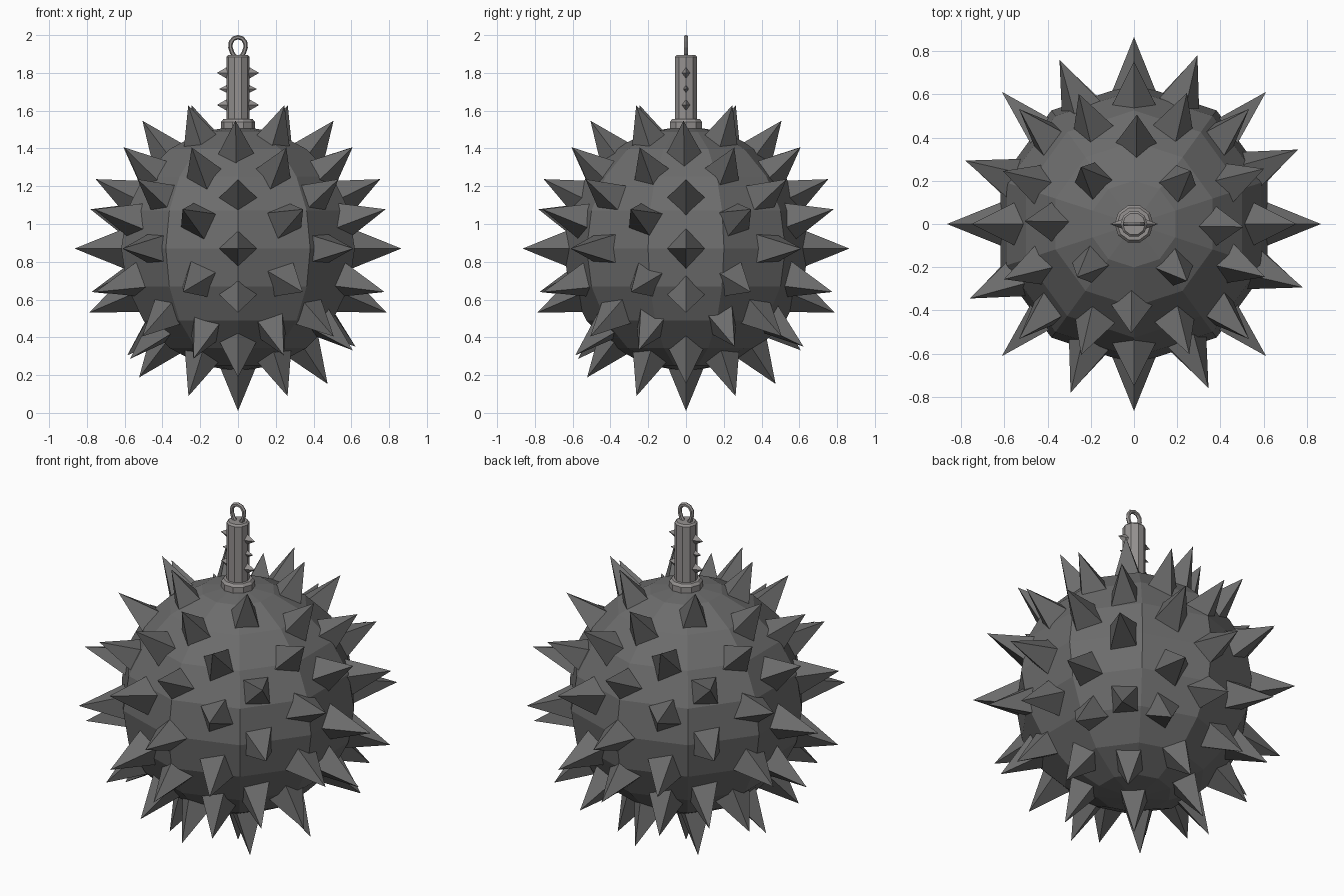
import bpy, bmesh
from math import sin, cos, radians, pi
from mathutils import Vector, Matrix

if "Cube" in bpy.data.objects:
    bpy.data.objects.remove(bpy.data.objects["Cube"])

C = Vector((0, 0, 0.87))   # ball centre


def material(name, col):
    m = bpy.data.materials.new(name)
    m.diffuse_color = (*col, 1)
    m.use_nodes = True
    m.node_tree.nodes["Principled BSDF"].inputs["Base Color"].default_value = m.diffuse_color
    return m


iron = material("dark_iron", (0.15, 0.15, 0.15))
steel = material("grey_steel", (0.30, 0.285, 0.28))


def finish(name, bm, mat):
    bmesh.ops.recalc_face_normals(bm, faces=bm.faces)
    me = bpy.data.meshes.new(name)
    bm.to_mesh(me)
    bm.free()
    me.materials.append(mat)
    ob = bpy.data.objects.new(name, me)
    bpy.context.collection.objects.link(ob)
    return ob


def add_spike(bm, base, direction, length, radius, squash=1.0):
    """Four-sided pyramid pointing along direction."""
    rot = Vector((0, 0, 1)).rotation_difference(direction).to_matrix().to_4x4()
    mat = (Matrix.Translation(base) @ rot @ Matrix.Diagonal((1, squash, 1, 1))
           @ Matrix.Translation((0, 0, length / 2)))
    ret = bmesh.ops.create_cone(bm, cap_ends=True, segments=4, radius1=radius,
                                radius2=0, depth=length, matrix=Matrix.Identity(4))
    # put base corners on the local axes
    v0 = ret["verts"][0].co
    turn = 0 if min(abs(v0.x), abs(v0.y)) < 1e-4 else pi / 4
    bmesh.ops.transform(bm, verts=ret["verts"], matrix=mat @ Matrix.Rotation(turn, 4, 'Z'))


def lathe(name, profile, sides, mat, start=0.0):
    """Closed turned part from (radius, z) points."""
    bm = bmesh.new()
    rings = [[bm.verts.new((r * cos(start + 2 * pi * i / sides),
                            r * sin(start + 2 * pi * i / sides), z))
              for i in range(sides)] for r, z in profile]
    for a, b in zip(rings, rings[1:]):
        for i in range(sides):
            j = (i + 1) % sides
            bm.faces.new((a[i], a[j], b[j], b[i]))
    bm.faces.new(rings[0])
    bm.faces.new(rings[-1])
    return finish(name, bm, mat)


# Ball: coarse faceted sphere with a corner line on the front
bm = bmesh.new()
bmesh.ops.create_uvsphere(bm, u_segments=10, v_segments=10, radius=0.65,
                          matrix=Matrix.Translation(C))
finish("ball", bm, iron)

# Ball spikes: (latitude, count, first azimuth, tip radius, tilt)
rows = [(0, 8, 0, 0.865, 0), (14, 8, 24.4, 0.86, 0), (26, 8, 0, 0.838, 0),
        (39.3, 8, 23, 0.845, 0), (53.2, 4, -1.5, 0.845, 0), (64.6, 4, 43, 0.84, 0),
        (-15.5, 8, 24.4, 0.86, 0), (-23.3, 4, 0, 0.858, 0), (-33, 4, 45, 0.855, 0),
        (-40.5, 8, 22.5, 0.85, 2.2), (-54.5, 4, 0, 0.86, -2),
        (-64.6, 4, 45, 0.865, 0), (-90, 1, 0, 0.86, 0)]
bm = bmesh.new()
for lat, n, first, tip, tilt in rows:
    for i in range(n):
        az = radians(first + 360 * i / n)
        la = radians(lat + tilt * (cos(az) + sin(az)))
        d = Vector((cos(la) * cos(az), cos(la) * sin(az), sin(la)))
        add_spike(bm, C + d * 0.57, d, tip - 0.57, 0.119)
finish("ball_spikes", bm, iron)

# Handle: flange, rod with bevelled end
lathe("flange", [(0.09, 1.49), (0.09, 1.54), (0.078, 1.555), (0.05, 1.555)], 10, steel)
lathe("rod", [(0.062, 1.5), (0.062, 1.885), (0.052, 1.895)], 10, steel)

# Small barbs along both sides of the rod
bm = bmesh.new()
for z in (1.63, 1.715, 1.80):
    for s in (-1, 1):
        k = 0.026 if z == 1.715 else 0.036
        add_spike(bm, Vector((s * 0.05, 0, z)), Vector((s, 0, 0)),
                  0.05 if z == 1.715 else 0.062, k, 0.65)
finish("rod_barbs", bm, steel)

# Hanging loop: oval ring narrowing toward the rod
bm = bmesh.new()
N, M, t = 12, 6, 0.012
grid = []
for i in range(N):
    a = 2 * pi * i / N
    n = Vector((cos(a), 0, sin(a)))
    w = 0.040 + 0.008 * sin(a)
    p = Vector((w * cos(a), 0, 1.934 + 0.055 * sin(a)))
    grid.append([bm.verts.new(p + n * t * cos(2 * pi * k / M) + Vector((0, t * sin(2 * pi * k / M), 0)))
                 for k in range(M)])
for i in range(N):
    a, b = grid[i], grid[(i + 1) % N]
    for k in range(M):
        bm.faces.new((a[k], a[(k + 1) % M], b[(k + 1) % M], b[k]))
finish("hanging_loop", bm, steel)
